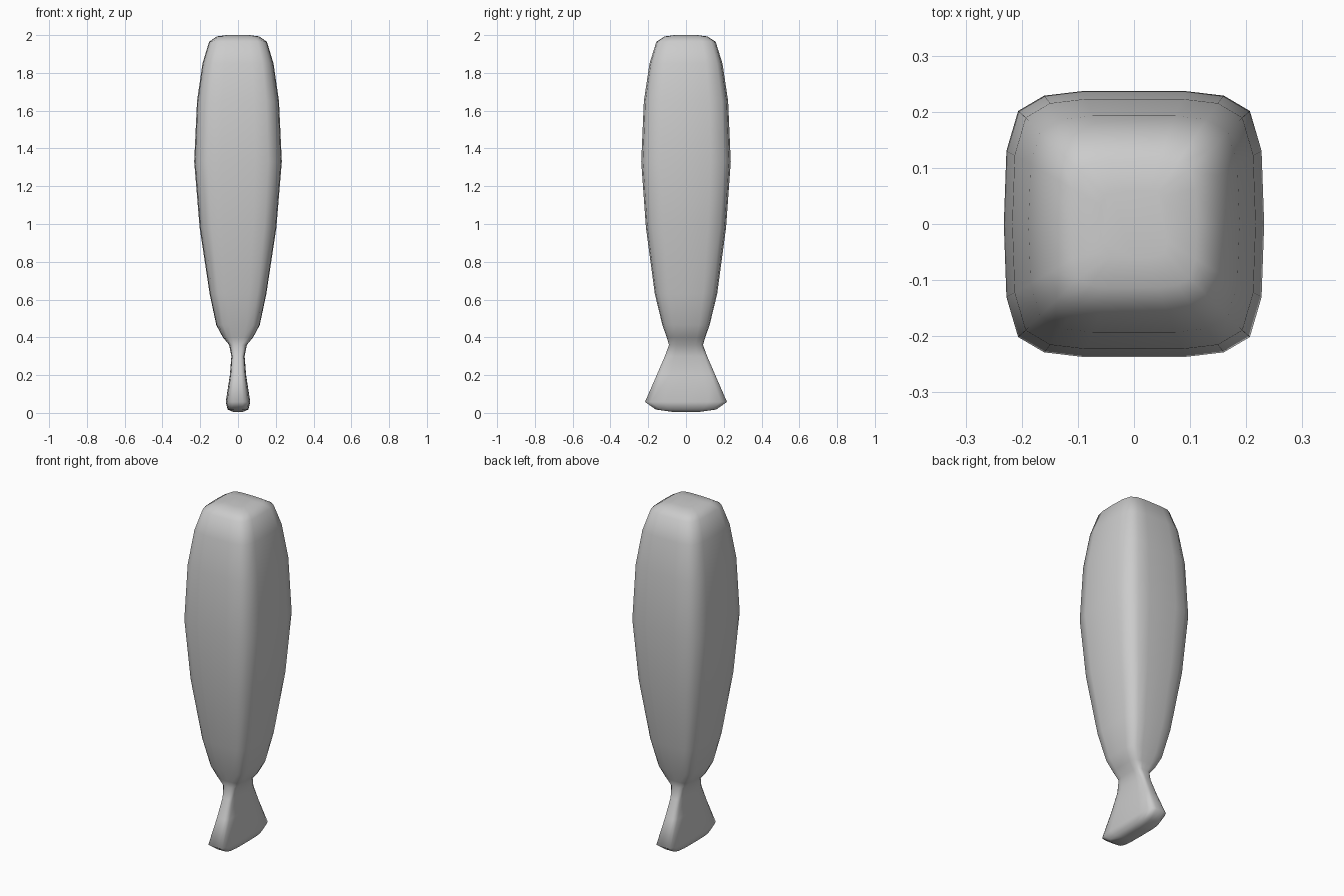
import bpy
import bmesh

cube = bpy.data.objects.get("Cube")
if cube:
    bpy.data.objects.remove(cube, do_unlink=True)

# Plain grey material
grey = bpy.data.materials.new("plain grey")
grey.use_nodes = True
colour = (0.6, 0.6, 0.6, 1)
grey.diffuse_color = colour
grey.node_tree.nodes["Principled BSDF"].inputs["Base Color"].default_value = colour

# One quarter of the rounded-square cross-section, mirrored into a full ring
quarter = [(1, 0), (.98, .55), (.89, .85), (.69, .965), (.39, 1), (0, 1)]
half = quarter + [(-x, y) for x, y in quarter[-2::-1]]
outline = half + [(x, -y) for x, y in half[-2:0:-1]]

# Height, half width and half depth, from the flared foot to the blunt top
sections = [
    (.005, .025, .07), (.018, .055, .16), (.058, .065, .217),
    (.2, .043, .155), (.3, .035, .112), (.36, .047, .09),
    (.4, .08, .102), (.465, .115, .125), (.63, .15, .165),
    (.98, .203, .212), (1.33, .232, .237), (1.65, .217, .223),
    (1.85, .188, .193), (1.965, .153, .157), (1.993, .112, .113),
    (2, .06, .06),
]

# Loft the body
bm = bmesh.new()
rings = [[bm.verts.new((x * w, y * d, z)) for x, y in outline]
         for z, w, d in sections]
count = len(outline)
for low, high in zip(rings, rings[1:]):
    for i in range(count):
        j = (i + 1) % count
        bm.faces.new((low[i], low[j], high[j], high[i]))
bm.faces.new(rings[0][::-1])
bm.faces.new(rings[-1])
for face in bm.faces:
    face.smooth = True

mesh = bpy.data.meshes.new("body_with_flared_foot")
bm.to_mesh(mesh)
bm.free()
mesh.materials.append(grey)
body = bpy.data.objects.new("body_with_flared_foot", mesh)
bpy.context.collection.objects.link(body)
